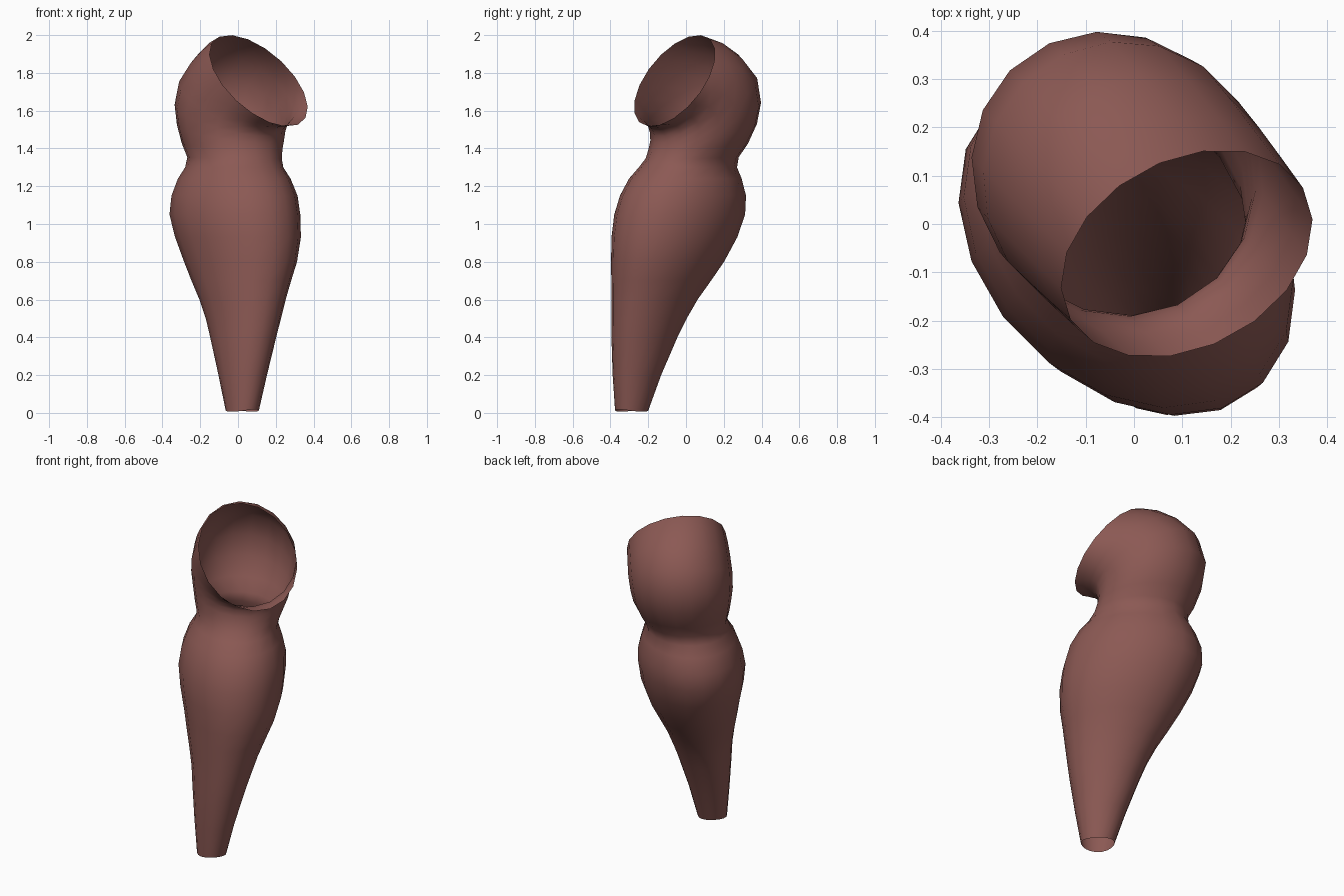
import bpy, bmesh, math
from mathutils import Vector

if "Cube" in bpy.data.objects:
    bpy.data.objects.remove(bpy.data.objects["Cube"])

SIDES = 18
BEND = -45                                               # direction the tube bends, degrees


def heading(deg):
    return Vector((math.cos(math.radians(deg)), math.sin(math.radians(deg)), 0))


E = heading(BEND)
F = heading(BEND + 90)
G = heading(-50)                                         # downhill direction of the mouth


def ring(c, a, b, ang=BEND, slope=0.0, hem=0.0):
    """Ellipse with half axes a (along ang) and b, lying on a plane sloping along G."""
    u, v = heading(ang), heading(ang + 90)
    d = math.radians(BEND - ang)
    phase = math.atan2(a * math.sin(d), b * math.cos(d))
    pts = []
    for i in range(SIDES):
        t = 2 * math.pi * i / SIDES + phase
        off = u * a * math.cos(t) + v * b * math.sin(t)
        p = c + off
        p.z += slope * off.dot(G) + hem * math.cos(2 * t)
        pts.append(p)
    return pts


rings = []

# tapered body: z, x min, x max, y min, y max, length/width ratio
body = [
    (0.012, -0.07, 0.115, -0.37, -0.205, 1.15),
    (0.20, -0.11, 0.16, -0.38, -0.14, 1.25),
    (0.40, -0.155, 0.21, -0.385, -0.055, 1.32),
    (0.50, -0.178, 0.235, -0.385, -0.005, 1.34),
    (0.60, -0.212, 0.26, -0.386, 0.052, 1.35),
    (0.70, -0.252, 0.287, -0.388, 0.125, 1.35),
    (0.80, -0.29, 0.317, -0.39, 0.195, 1.35),
    (0.93, -0.337, 0.337, -0.388, 0.265, 1.33),
    (1.05, -0.368, 0.335, -0.372, 0.305, 1.32),
    (1.15, -0.357, 0.32, -0.342, 0.31, 1.3),
    (1.24, -0.325, 0.285, -0.292, 0.285, 1.27),
    (1.30, -0.285, 0.245, -0.242, 0.262, 1.22),
]
for k, (z, x0, x1, y0, y1, q) in enumerate(body):
    hx, hy = (x1 - x0) / 2, (y1 - y0) / 2
    b = 1.005 * math.sqrt((hx * hx + hy * hy) / (1 + q * q))
    rings.append(ring(Vector(((x0 + x1) / 2, (y0 + y1) / 2, z)), b * q, b,
                      hem=0.006 if k == 0 else 0))

# bent head: front s, front z, back s, back z, half width, sideways offset, axis angle
head = [
    (0.228, 1.345, -0.300, 1.355, 0.232, 0.010, -42),
    (0.210, 1.39, -0.345, 1.43, 0.252, 0.024, -42),
    (0.200, 1.43, -0.388, 1.54, 0.272, 0.038, -43),
    (0.200, 1.465, -0.406, 1.66, 0.285, 0.043, -46),
    (0.212, 1.49, -0.368, 1.80, 0.290, 0.046, -49),
    (0.241, 1.51, -0.267, 1.906, 0.286, 0.043, -54),
    (0.277, 1.517, -0.161, 1.970, 0.281, 0.038, -59),
    (0.314, 1.522, -0.073, 1.995, 0.276, 0.034, -62),
]
for s1, z1, s0, z0, w, off, ang in head:
    c = E * (s1 + s0) / 2 + F * off
    c.z = (z1 + z0) / 2
    rings.append(ring(c, (s1 - s0) / 2, w, ang, (z1 - z0) / (s1 - s0)))

# skin the rings into one open tube
bm = bmesh.new()
loops = [[bm.verts.new(p) for p in r] for r in rings]
for lo, hi in zip(loops, loops[1:]):
    for i in range(SIDES):
        j = (i + 1) % SIDES
        bm.faces.new((lo[i], lo[j], hi[j], hi[i])).smooth = True

mesh = bpy.data.meshes.new("hollow_tube")
bm.to_mesh(mesh)
bm.free()
tube = bpy.data.objects.new("hollow_tube", mesh)
bpy.context.collection.objects.link(tube)

mat = bpy.data.materials.new("dusty red brown")
mat.diffuse_color = (0.26, 0.1, 0.088, 1)
mat.use_nodes = True
mat.node_tree.nodes["Principled BSDF"].inputs["Base Color"].default_value = mat.diffuse_color
mesh.materials.append(mat)
